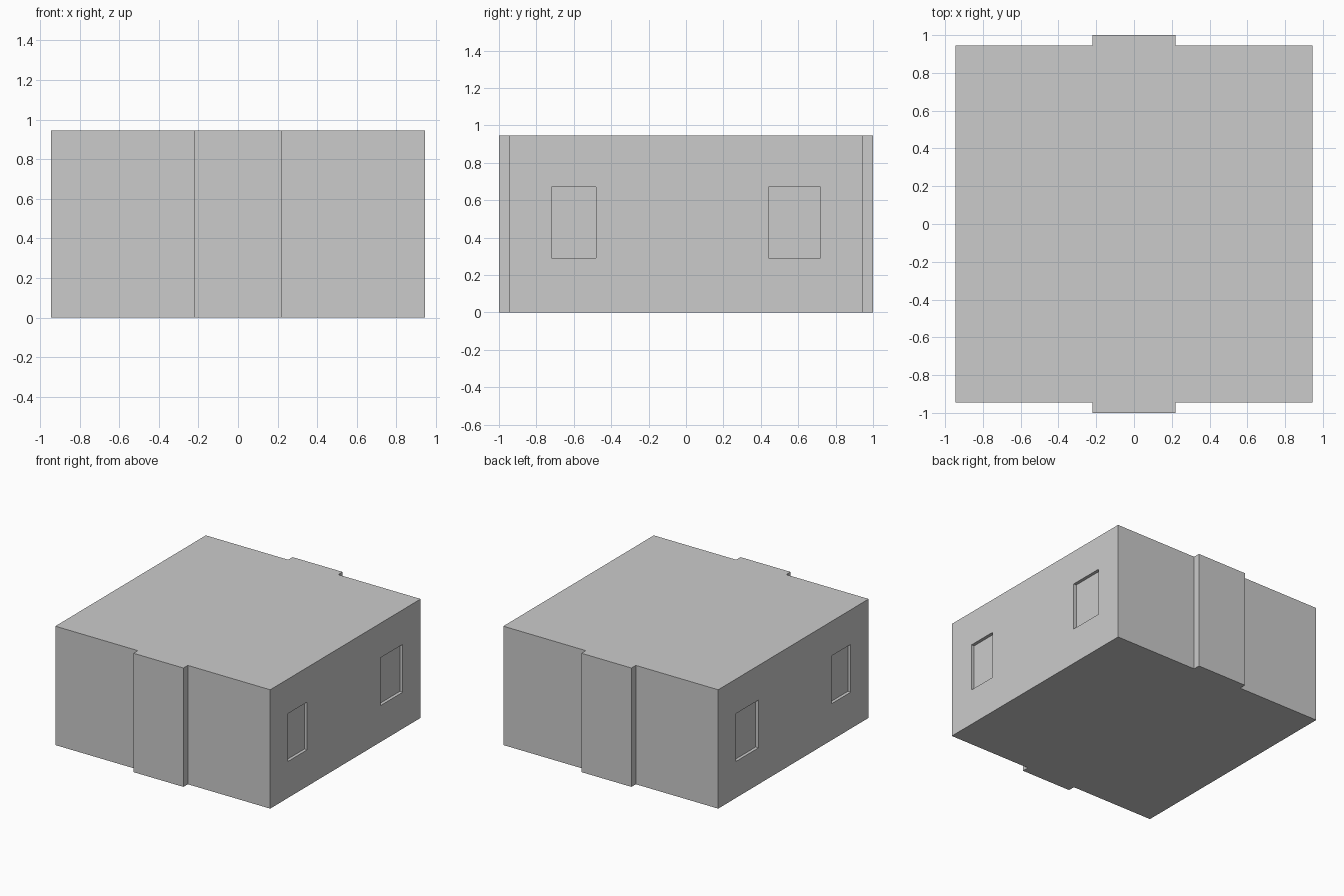
import bpy, bmesh

if "Cube" in bpy.data.objects:
    bpy.data.objects.remove(bpy.data.objects["Cube"])

W, P, B, H = 0.945, 1.0, 0.22, 0.945   # wall half-size, bay reach, bay half-width, height
DEPTH = 0.025                          # window recess depth


def box(name, lo, hi):
    bm = bmesh.new()
    bmesh.ops.create_cube(bm, size=1)
    for v in bm.verts:
        v.co = [(a + b) / 2 + c * (b - a) for a, b, c in zip(lo, hi, v.co)]
    me = bpy.data.meshes.new(name)
    bm.to_mesh(me)
    bm.free()
    ob = bpy.data.objects.new(name, me)
    bpy.context.collection.objects.link(ob)
    return ob


# Building block: plan outline with front and back bays, extruded up
half = [(W, -W), (W, W), (B, W), (B, P), (-B, P), (-B, W)]
outline = half + [(-x, -y) for x, y in half]
bm = bmesh.new()
base = bm.faces.new([bm.verts.new((x, y, 0)) for x, y in outline])
top = bmesh.ops.extrude_face_region(bm, geom=[base])["geom"]
bmesh.ops.translate(bm, vec=(0, 0, H),
                    verts=[g for g in top if isinstance(g, bmesh.types.BMVert)])
bmesh.ops.recalc_face_normals(bm, faces=bm.faces)
mesh = bpy.data.meshes.new("building")
bm.to_mesh(mesh)
bm.free()
building = bpy.data.objects.new("building", mesh)
bpy.context.collection.objects.link(building)

# Shallow window recesses, two on each side wall
for side in (-1, 1):
    x0, x1 = sorted((side * (W - DEPTH), side * (W + 0.1)))
    for y0, y1 in ((-0.72, -0.48), (0.44, 0.72)):
        cutter = box("window_cutter", (x0, y0, 0.29), (x1, y1, 0.67))
        cutter.hide_render = True
        cutter.hide_set(True)
        mod = building.modifiers.new("window_recess", 'BOOLEAN')
        mod.operation = 'DIFFERENCE'
        mod.solver = 'EXACT'
        mod.object = cutter
